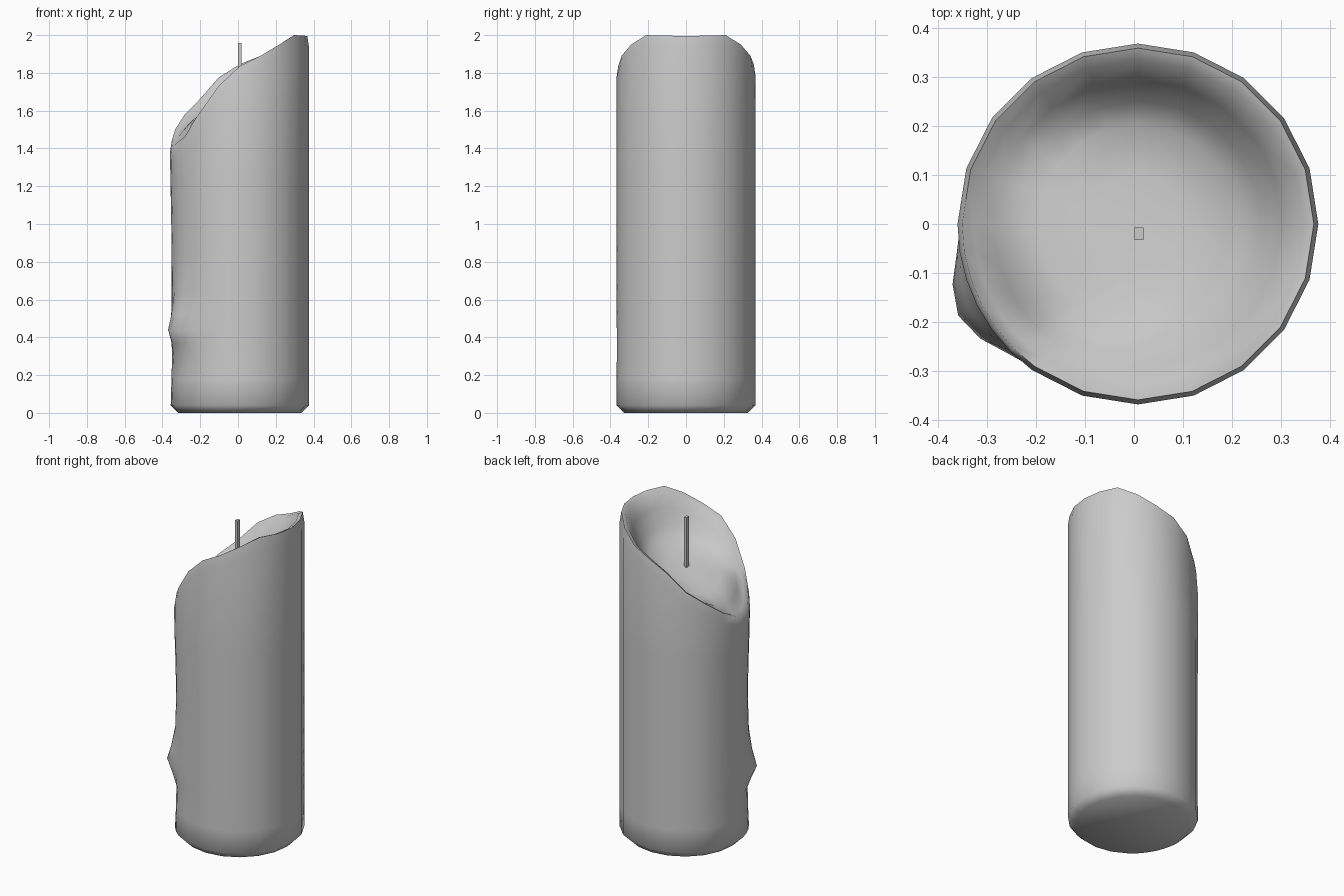
import bpy, bmesh, math

if "Cube" in bpy.data.objects:
    bpy.data.objects.remove(bpy.data.objects["Cube"])

R, CX = 0.368, 0.008


def lerp_table(t, x):
    """Piecewise linear lookup in a list of (x, value)."""
    if x <= t[0][0]:
        return t[0][1]
    for (a, va), (b, vb) in zip(t, t[1:]):
        if x <= b:
            return va + (vb - va) * (x - a) / (b - a)
    return t[-1][1]


# Rim height around the candle (degrees, z): high on the right, spilling over on the left
RIM = [(0, 1.995), (36, 2.0), (54, 1.95), (72, 1.89), (90, 1.845), (108, 1.775),
       (126, 1.66), (144, 1.58), (162, 1.50), (180, 1.44), (198, 1.42), (216, 1.46),
       (234, 1.59), (252, 1.73), (270, 1.835), (288, 1.89), (306, 1.95), (324, 2.0), (360, 1.995)]
# Wax run on the left: broad waist and narrow drip (z, radial offset)
WAIST = [(0.05, -0.006), (0.3, -0.018), (0.6, -0.015), (0.9, -0.014), (1.15, -0.006), (1.35, 0.0)]
DRIP = [(0.2, 0.0), (0.3, 0.005), (0.37, 0.03), (0.44, 0.06), (0.52, 0.035), (0.65, 0.01), (0.9, 0.0)]

angles = sorted([i * 18 for i in range(20)] + [189, 207, 225])


def outer(a, z, scale=1.0):
    d = a - 207
    r = R * scale + lerp_table(WAIST, z) * math.exp(-(d / 40) ** 2)
    r += lerp_table(DRIP, z) * math.exp(-(d / 17) ** 2)
    t = math.radians(a)
    return (CX + r * math.cos(t), r * math.sin(t), z)


def inner(a, f, blend):
    t = math.radians(a)
    x, y = CX + R * f * math.cos(t), R * f * math.sin(t)
    floor = 1.645 + 0.38 * x - 0.12 * y
    rim = lerp_table(RIM, a)
    k = blend if rim > floor else blend ** 2
    return (x, y, floor + (rim - floor) * k)


def make_object(name, bm):
    bmesh.ops.recalc_face_normals(bm, faces=bm.faces[:])
    me = bpy.data.meshes.new(name)
    bm.to_mesh(me)
    bm.free()
    ob = bpy.data.objects.new(name, me)
    bpy.context.collection.objects.link(ob)
    return ob


# Candle body: outer wall rings, sloping rim, then the melted bowl
rings = [[outer(a, 0.0, 0.89) for a in angles]]
for z in (0.04, 0.18, 0.3, 0.37, 0.44, 0.52, 0.65, 0.85, 1.05, 1.25):
    rings.append([outer(a, z) for a in angles])
rings.append([outer(a, lerp_table(RIM, a) - 0.06) for a in angles])
rings.append([outer(a, lerp_table(RIM, a), 0.975) for a in angles])
for f, blend in ((0.91, 0.95), (0.8, 0.6), (0.68, 0.25), (0.55, 0.06), (0.28, 0.0)):
    rings.append([inner(a, f, blend) for a in angles])

bm = bmesh.new()
loops = [[bm.verts.new(p) for p in ring] for ring in rings]
n = len(angles)
for lo, hi in zip(loops, loops[1:]):
    for i in range(n):
        j = (i + 1) % n
        bm.faces.new((lo[i], lo[j], hi[j], hi[i]))
bm.faces.new(loops[0])
centre = bm.verts.new((CX, 0, 1.645))
for i in range(n):
    bm.faces.new((loops[-1][i], loops[-1][(i + 1) % n], centre))
body = make_object("candle_body", bm)
bpy.context.view_layer.objects.active = body
body.select_set(True)
bpy.ops.object.shade_smooth_by_angle(angle=math.radians(65))

# Wick: thin square stick tapering into the wax
bm = bmesh.new()
prev = None
for z, s in ((1.61, 0.3), (1.66, 1.0), (1.958, 1.0)):
    loop = [bm.verts.new((0.01 + sx * 0.009 * s, -0.02 + sy * 0.013 * s, z))
            for sx, sy in ((-1, -1), (1, -1), (1, 1), (-1, 1))]
    if prev:
        for i in range(4):
            bm.faces.new((prev[i], prev[(i + 1) % 4], loop[(i + 1) % 4], loop[i]))
    else:
        bm.faces.new(loop[::-1])
    prev = loop
bm.faces.new(prev)
make_object("wick", bm)
